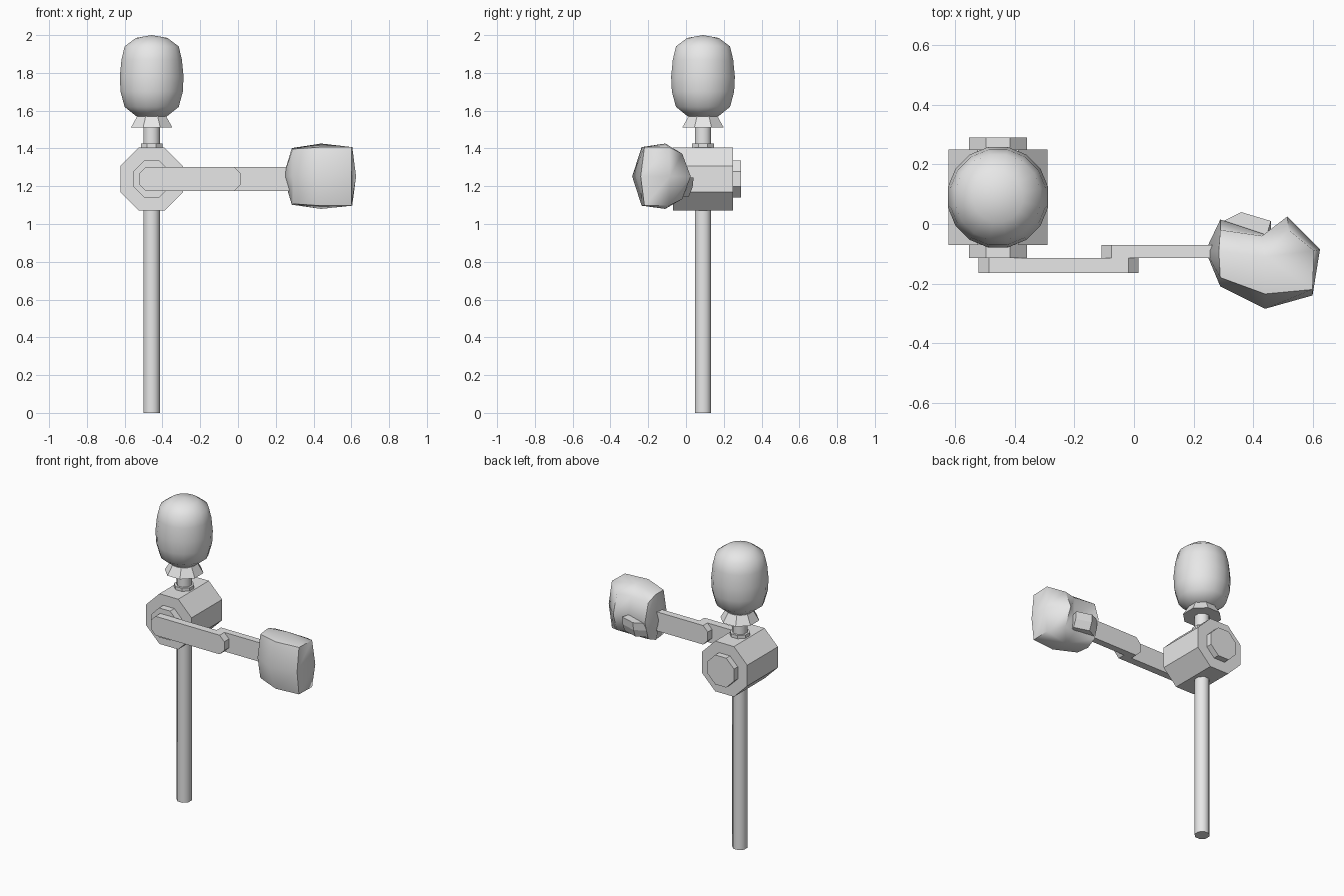
import bpy, bmesh, math

if "Cube" in bpy.data.objects:
    bpy.data.objects.remove(bpy.data.objects["Cube"])

grey = bpy.data.materials.new("light grey")
grey.diffuse_color = (0.8, 0.8, 0.8, 1)
grey.use_nodes = True
grey.node_tree.nodes["Principled BSDF"].inputs["Base Color"].default_value = grey.diffuse_color

PX, PY = -0.457, 0.09      # vertical axis of the post
HZ = 1.238                 # height of the hub and arms


def loft(name, rings, angle=0):
    """Skin a stack of equal-length point rings and cap both ends."""
    bm = bmesh.new()
    rows = [[bm.verts.new(p) for p in r] for r in rings]
    n = len(rows[0])
    for a, b in zip(rows, rows[1:]):
        for i in range(n):
            j = (i + 1) % n
            bm.faces.new((a[i], a[j], b[j], b[i]))
    bm.faces.new(rows[0][::-1])
    bm.faces.new(rows[-1])
    bmesh.ops.remove_doubles(bm, verts=bm.verts, dist=0.0005)
    bmesh.ops.recalc_face_normals(bm, faces=bm.faces)
    me = bpy.data.meshes.new(name)
    bm.to_mesh(me)
    bm.free()
    me.materials.append(grey)
    ob = bpy.data.objects.new(name, me)
    bpy.context.collection.objects.link(ob)
    if angle:
        bpy.ops.object.select_all(action='DESELECT')
        ob.select_set(True)
        bpy.context.view_layer.objects.active = ob
        bpy.ops.object.shade_smooth_by_angle(angle=math.radians(angle))
    return ob


def polygon(n, r):
    """Regular polygon with a flat side facing each axis."""
    return [(r * math.cos(2 * math.pi * (i + 0.5) / n),
             r * math.sin(2 * math.pi * (i + 0.5) / n)) for i in range(n)]


def turned(name, n, profile, angle=0):
    """Stack of polygons around the post axis; profile is (radius, z)."""
    loft(name, [[(PX + x, PY + y, z) for x, y in polygon(n, r)]
                for r, z in profile], angle)


def prism_y(name, outline, y0, y1):
    """Extrude an x-z outline along y."""
    loft(name, [[(x, y, z) for x, z in outline] for y in (y0, y1)])


def arm(name, x0, x1, y0, y1):
    """Flat bar with clipped ends."""
    h, c = 0.063, 0.034
    outline = [(x0 + c, HZ - h), (x1 - c, HZ - h), (x1, HZ - h + c), (x1, HZ + h - c),
               (x1 - c, HZ + h), (x0 + c, HZ + h), (x0, HZ + h - c), (x0, HZ - h + c)]
    prism_y(name, outline, y0, y1)


# Post, collar and flared neck
turned("post", 8, [(0.047, 0), (0.047, 1.53)], 60)
turned("collar", 8, [(0.062, 1.38), (0.062, 1.425)])
turned("neck_flare", 8, [(0.119, 1.51), (0.08, 1.575)])

# Rounded knob on top
turned("top_knob", 16, [(0.08, 1.568), (0.146, 1.62), (0.168, 1.70), (0.172, 1.78),
                        (0.163, 1.87), (0.146, 1.94), (0.085, 1.985), (0, 2.0)], 60)

# Octagonal hub and its axle
for name, apothem, y0, y1 in (("hub", 0.166, -0.07, 0.25), ("axle", 0.097, -0.115, 0.29)):
    r = apothem / math.cos(math.pi / 8)
    prism_y(name, [(PX + x, HZ + z) for x, z in polygon(8, r)], y0, y1)

# Two linked arms
arm("inner_arm", -0.522, 0.015, -0.165, -0.115)
arm("outer_arm", -0.11, 0.32, -0.115, -0.07)

# Blocky hand grip: bottom centre, lower ring, middle ring, upper ring, top centre
middle = [(0.24, -0.09), (0.29, -0.21), (0.44, -0.285), (0.60, -0.24),
          (0.625, -0.085), (0.515, 0.025), (0.44, -0.035), (0.29, 0.015)]
edge = [(0.285, -0.09), (0.29, -0.18), (0.44, -0.235), (0.60, -0.22),
        (0.605, -0.09), (0.52, -0.02), (0.43, -0.04), (0.29, -0.02)]
drop = [0.15, 0.145, 0.155, 0.155, 0.155, 0.12, 0.12, 0.12]
MZ = 1.252
upper = [(x, y, MZ + d) for (x, y), d in zip(edge, drop)]
lower = [(x, y, MZ - d) for (x, y), d in zip(edge, drop)]
loft("hand_grip", [[(0.44, -0.11, 1.08)] * 8, lower, [(x, y, MZ) for x, y in middle],
                   upper, [(0.44, -0.11, 1.426)] * 8], 60)

# Small thumb tab on the back of the grip
tab = [(0.29, 0.005), (0.36, 0.04), (0.46, 0.01), (0.44, -0.06), (0.32, -0.06)]
loft("thumb_tab", [[(x, y - 0.025, 1.145) for x, y in tab],
                   [(x, y - 0.005, 1.195) for x, y in tab],
                   [(x, y, 1.245) for x, y in tab]])
